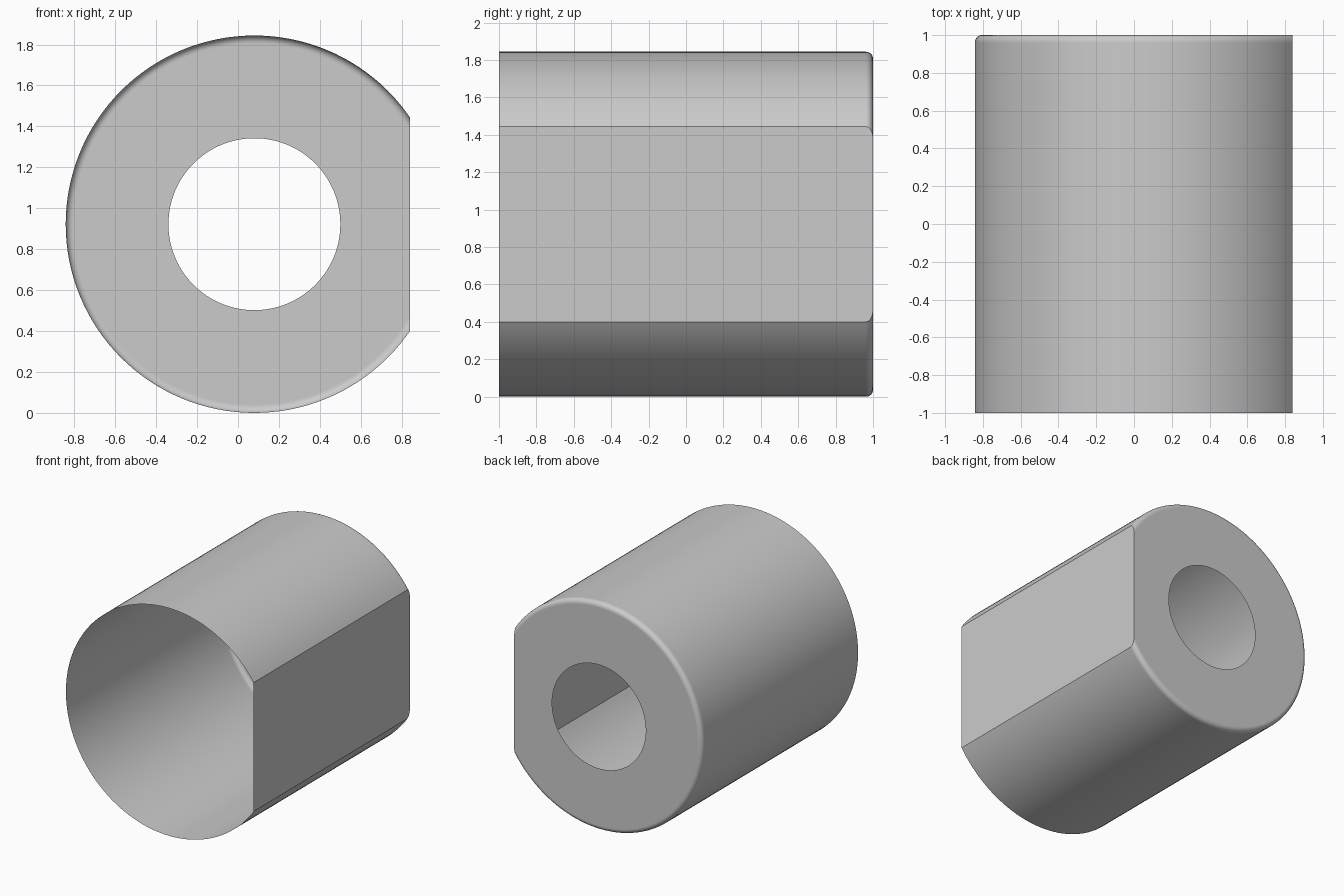
import bpy, bmesh, math
from mathutils import Matrix, Vector

cube = bpy.data.objects.get("Cube")
if cube:
    bpy.data.objects.remove(cube, do_unlink=True)

RADIUS, HOLE, FILLET = 0.922, 0.42, 0.037
CENTRE = Vector((0.08, 0, RADIUS))
FLAT_X = 0.84
SEGMENTS = 128

# Grey plastic
grey = bpy.data.materials.new("light grey")
grey.use_nodes = True
colour = (0.6, 0.6, 0.6, 1)
grey.diffuse_color = colour
grey.node_tree.nodes["Principled BSDF"].inputs["Base Color"].default_value = colour

# Profile (radius, y): open front rim, wall, rounded back edge, back cap up to the hole
inner = RADIUS - FILLET
profile = [(RADIUS, -1), (RADIUS, 0.99 - FILLET)]
for i in range(9):
    a = math.radians(90) * i / 8
    profile.append((inner + FILLET * math.cos(a), 1 - FILLET + FILLET * math.sin(a)))
profile += [(inner - 0.005, 1), (HOLE, 1)]

# Revolve the profile into a thin open shell
bm = bmesh.new()
verts = [bm.verts.new(CENTRE + Vector((r, y, 0))) for r, y in profile]
edges = [bm.edges.new(pair) for pair in zip(verts, verts[1:])]
bmesh.ops.spin(bm, geom=verts + edges, cent=CENTRE, axis=(0, 1, 0),
               angle=math.tau, steps=SEGMENTS, use_merge=True)
bmesh.ops.remove_doubles(bm, verts=bm.verts[:], dist=0.0001)

# Slice off the side and close it with one flat face
cut = bmesh.ops.bisect_plane(bm, geom=bm.verts[:] + bm.edges[:] + bm.faces[:],
                             plane_co=(FLAT_X, 0, 0), plane_no=(1, 0, 0),
                             clear_outer=True)["geom_cut"]
rim = [e for e in cut if isinstance(e, bmesh.types.BMEdge)]
front = [v for v in cut if isinstance(v, bmesh.types.BMVert) and v.co.y < -0.999]
rim.append(bm.edges.new(front))
bmesh.ops.contextual_create(bm, geom=rim)

# Point the shell outwards
bmesh.ops.recalc_face_normals(bm, faces=bm.faces[:])
flat = max(bm.faces, key=lambda f: f.calc_center_median().x)
if flat.normal.x < 0:
    bmesh.ops.reverse_faces(bm, faces=bm.faces[:])

mesh = bpy.data.meshes.new("flatted_sleeve")
bm.to_mesh(mesh)
bm.free()
mesh.materials.append(grey)
sleeve = bpy.data.objects.new("flatted_sleeve", mesh)
bpy.context.collection.objects.link(sleeve)
bpy.context.view_layer.objects.active = sleeve
sleeve.select_set(True)
bpy.ops.object.shade_smooth_by_angle(angle=math.radians(30))
